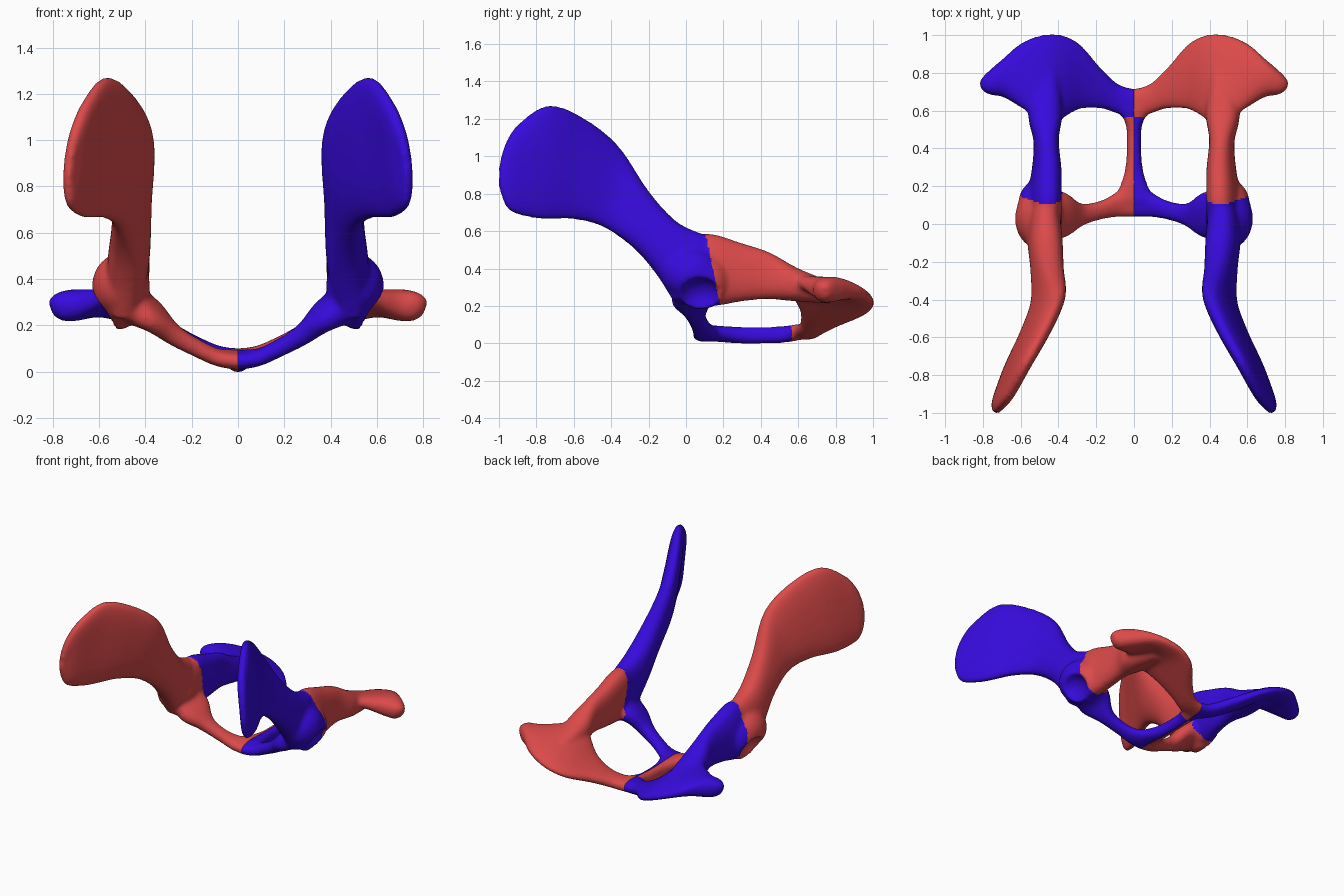
import bpy, bmesh, math
from mathutils import Vector

if "Cube" in bpy.data.objects:
    bpy.data.objects.remove(bpy.data.objects["Cube"], do_unlink=True)


def make_material(name, rgb):
    mat = bpy.data.materials.new(name)
    mat.use_nodes = True
    colour = (*rgb, 1)
    mat.diffuse_color = colour
    mat.node_tree.nodes["Principled BSDF"].inputs["Base Color"].default_value = colour
    return mat


red = make_material("coral_red", (.71, .068, .068))
blue = make_material("deep_blue", (.038, .003, .72))


def spline(p, q, r, s, t):
    """Smooth interpolation between the section values q and r."""
    return [b + .5 * t * (c - a + t * (2*a - 5*b + 4*c - d + t * (3*(b - c) + d - a)))
            for a, b, c, d in zip(p, q, r, s)]


def loft(bm, sections, dish=0, steps=6, sides=24):
    """Skin flattened sections, each given by two edge points and a half thickness.
    The dish hollows one face, fading out towards the last section."""
    last = len(sections) - 1
    path = []
    for i in range(last):
        near = [sections[min(max(i + k, 0), last)] for k in (-1, 0, 1, 2)]
        path += [spline(*near, j / steps) for j in range(steps)]
    path.append(sections[last])
    edges = [(Vector(s[:3]), Vector(s[3:6]), s[6]) for s in path]
    mids = [(a + b) / 2 for a, b, _ in edges]
    rings = []
    for i, (a, b, thick) in enumerate(edges):
        tangent = mids[min(i + 1, len(mids) - 1)] - mids[max(i - 1, 0)]
        wide = (a - b) / 2
        flat = wide.cross(tangent).normalized() * thick
        fade = dish * max(0, 1 - 1.6 * i / len(edges))
        ring = []
        for k in range(sides):
            c, s = math.cos(math.tau * k / sides), math.sin(math.tau * k / sides)
            u = math.copysign(abs(c) ** .85, c)
            v = math.copysign(abs(s) ** .85, s)
            if s > 0:
                v *= 1 - fade * s ** 3
            ring.append(bm.verts.new(mids[i] + wide * u + flat * v))
        rings.append(ring)
    for lower, upper in zip(rings, rings[1:]):
        for k in range(sides):
            n = (k + 1) % sides
            bm.faces.new((lower[k], lower[n], upper[n], upper[k]))
    bm.faces.new(rings[0][::-1])
    bm.faces.new(rings[-1])


def ball(bm, centre, size):
    made = bmesh.ops.create_icosphere(bm, subdivisions=4, radius=1)["verts"]
    bmesh.ops.scale(bm, vec=size, verts=made)
    bmesh.ops.translate(bm, vec=centre, verts=made)


def add_object(name, bm):
    bmesh.ops.recalc_face_normals(bm, faces=bm.faces)
    mesh = bpy.data.meshes.new(name)
    bm.to_mesh(mesh)
    bm.free()
    obj = bpy.data.objects.new(name, mesh)
    bpy.context.collection.objects.link(obj)
    return obj


bm = bmesh.new()
# Ilium: broad upright blade, dished on its inner face, narrowing into a neck
loft(bm, [
    (.725, -1.0, .96, .735, -1.0, .84, .02),
    (.7, -.965, 1.08, .735, -.965, .745, .035),
    (.65, -.89, 1.19, .715, -.91, .7, .047),
    (.565, -.73, 1.285, .66, -.77, .67, .055),
    (.46, -.54, 1.21, .58, -.6, .67, .06),
    (.39, -.36, 1.06, .52, -.44, .63, .065),
    (.42, -.2, .82, .5, -.28, .52, .078),
    (.45, -.05, .66, .49, -.16, .38, .09),
    (.46, .1, .59, .5, -.06, .22, .085)], dish=.4)
# Ischium: bar running back from the hip socket
loft(bm, [
    (.45, .02, .57, .5, 0, .22, .085),
    (.445, .13, .595, .5, .16, .21, .085),
    (.445, .3, .545, .48, .28, .23, .076),
    (.455, .45, .495, .475, .43, .245, .066),
    (.465, .6, .41, .475, .57, .235, .09),
    (.46, .8, .33, .46, .8, .22, .06)])
# Ischium: rear plate from the outer knob to the midline
loft(bm, [
    (.81, .765, .28, .805, .715, .275, .035),
    (.775, .805, .295, .765, .685, .285, .062),
    (.7, .87, .3, .69, .67, .295, .068),
    (.58, .97, .27, .56, .59, .34, .05),
    (.43, 1.01, .22, .45, .52, .34, .045),
    (.3, .965, .17, .3, .6, .2, .04),
    (.18, .83, .12, .18, .61, .12, .04),
    (.08, .74, .08, .08, .58, .08, .04),
    (-.04, .71, .065, -.04, .55, .065, .04)])
# Pubis: arm curving in from the socket
loft(bm, [
    (.47, -.06, .29, .45, .19, .31, .09),
    (.385, -.075, .22, .36, .165, .28, .06),
    (.28, -.01, .16, .28, .11, .18, .045),
    (.17, .025, .1, .17, .125, .115, .038),
    (.08, .035, .06, .07, .18, .075, .037),
    (-.04, .035, .05, -.04, .22, .055, .04)])
# Pubis: narrow strip along the midline, flaring at both ends
loft(bm, [
    (.12, .12, .085, -.1, .12, .04, .04),
    (.075, .2, .07, -.07, .2, .045, .042),
    (.045, .3, .06, -.04, .3, .045, .045),
    (.038, .42, .06, -.04, .42, .045, .045),
    (.045, .53, .065, -.04, .53, .05, .045),
    (.1, .62, .085, -.1, .62, .06, .04)])
# Hip socket body and its outer rim
ball(bm, (.505, .03, .38), (.125, .16, .14))
ball(bm, (.515, .08, .34), (.105, .15, .15))
half = add_object("hip_half_source", bm)

# Cutter for the hollow of the socket, opening outwards and down
bm = bmesh.new()
ball(bm, (.62, .08, .25), (.1, .12, .11))
cutter = add_object("socket_cutter", bm)
cutter.hide_render = True

# Fuse the parts, hollow the socket and soften the joins
fuse = half.modifiers.new("fuse", "REMESH")
hollow = half.modifiers.new("hollow", "BOOLEAN")
hollow.operation, hollow.object = "DIFFERENCE", cutter
refine = half.modifiers.new("refine", "REMESH")
for mod in (fuse, refine):
    mod.mode, mod.voxel_size = "VOXEL", .011
soften = half.modifiers.new("soften", "SMOOTH")
soften.factor, soften.iterations = .5, 12
bpy.context.view_layer.update()
fused = bpy.data.meshes.new_from_object(
    half.evaluated_get(bpy.context.evaluated_depsgraph_get()))
for helper in (half, cutter):
    bpy.data.objects.remove(helper, do_unlink=True)


def is_ischium(point):
    x, y, z = point
    return y > .565 or (x > .2 and y > .125 + .2 * (.5 - z))


def hip_bone(name, side, front_mat, rear_mat):
    bm = bmesh.new()
    bm.from_mesh(fused)
    bmesh.ops.bisect_plane(bm, geom=bm.verts[:] + bm.edges[:] + bm.faces[:],
                           plane_co=(0, 0, 0), plane_no=(1, 0, 0), clear_inner=True)
    bmesh.ops.holes_fill(bm, edges=[e for e in bm.edges if e.is_boundary], sides=0)
    for face in bm.faces:
        face.material_index = int(is_ischium(face.calc_center_median()))
        face.smooth = True
    lowest = min(v.co.z for v in bm.verts)
    for v in bm.verts:
        v.co.x *= side
        v.co.z -= lowest
    obj = add_object(name, bm)
    obj.data.materials.append(front_mat)
    obj.data.materials.append(rear_mat)


hip_bone("left_hip_bone", 1, blue, red)
hip_bone("right_hip_bone", -1, red, blue)
